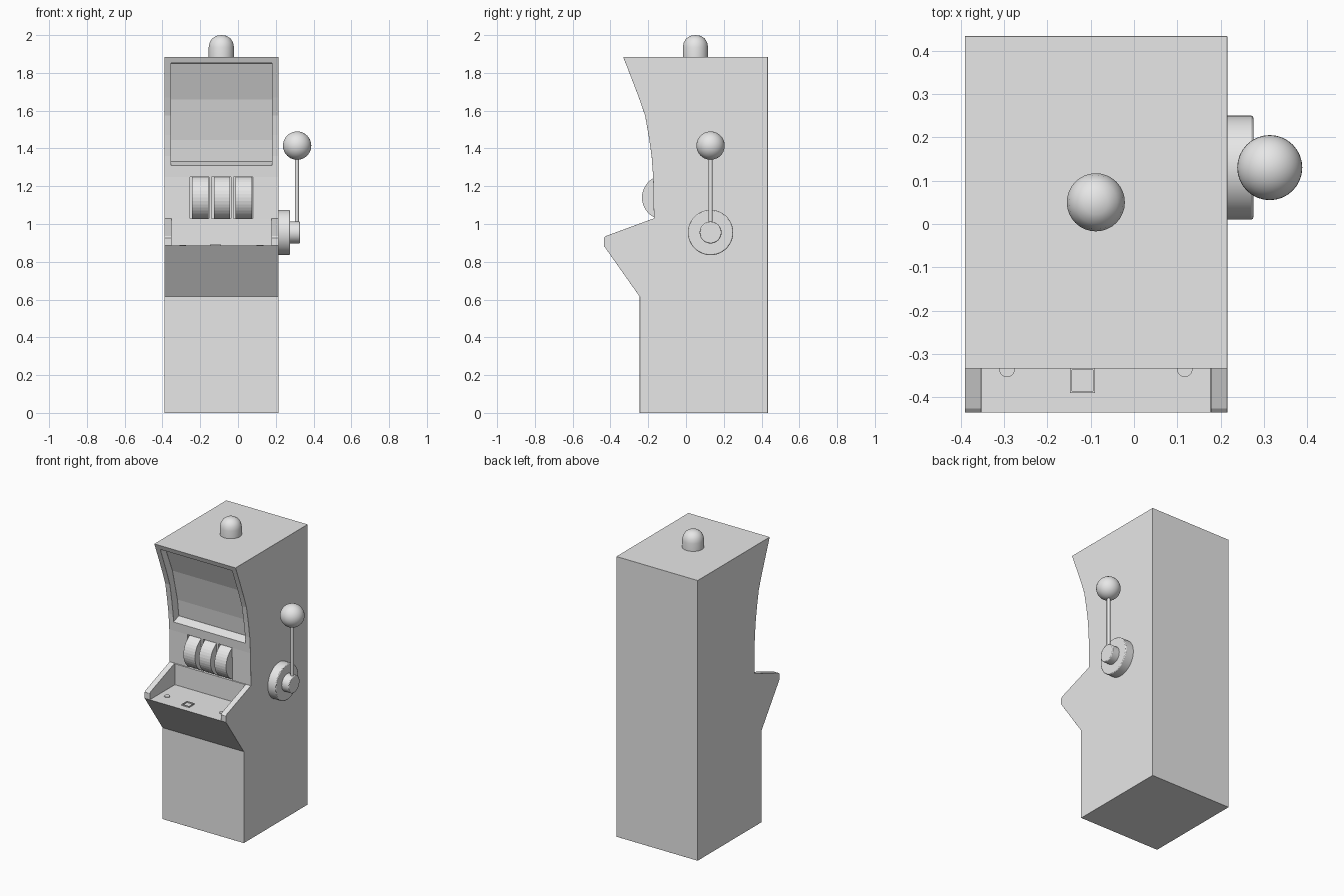
import bpy, bmesh, math
from mathutils import Matrix, Vector

if "Cube" in bpy.data.objects:
    bpy.data.objects.remove(bpy.data.objects["Cube"])

grey = bpy.data.materials.new("plain grey")
grey.diffuse_color = (0.8, 0.8, 0.8, 1)
grey.use_nodes = True
grey.node_tree.nodes["Principled BSDF"].inputs["Base Color"].default_value = grey.diffuse_color


def finish(bm, name, bevel=0.0, smooth=False):
    bmesh.ops.recalc_face_normals(bm, faces=bm.faces)
    me = bpy.data.meshes.new(name)
    bm.to_mesh(me)
    bm.free()
    me.materials.append(grey)
    ob = bpy.data.objects.new(name, me)
    bpy.context.collection.objects.link(ob)
    if bevel:
        mod = ob.modifiers.new("bevel", "BEVEL")
        mod.width, mod.segments, mod.limit_method = bevel, 2, "ANGLE"
        mod.angle_limit = math.radians(40)
    if smooth:
        bpy.context.view_layer.objects.active = ob
        ob.select_set(True)
        bpy.ops.object.shade_smooth_by_angle(angle=math.radians(35))
        ob.select_set(False)
    return ob


def prism(name, profile, x0, x1):
    """Extrude a (y, z) outline along x."""
    bm = bmesh.new()
    face = bm.faces.new([bm.verts.new((x0, y, z)) for y, z in profile])
    ext = bmesh.ops.extrude_face_region(bm, geom=[face])["geom"]
    bmesh.ops.translate(bm, vec=(x1 - x0, 0, 0),
                        verts=[v for v in ext if isinstance(v, bmesh.types.BMVert)])
    return finish(bm, name)


def rect(y0, y1, z0, z1):
    return [(y0, z0), (y1, z0), (y1, z1), (y0, z1)]


def cylinder(name, centre, radius, length, axis="X", sides=32, **kw):
    bm = bmesh.new()
    rot = Matrix.Rotation(math.pi / 2, 4, "Y") if axis == "X" else Matrix()
    bmesh.ops.create_cone(bm, cap_ends=True, segments=sides, radius1=radius, radius2=radius,
                          depth=length, matrix=Matrix.Translation(centre) @ rot)
    return finish(bm, name, **kw)


def cut(target, cutter):
    mod = target.modifiers.new("cut", "BOOLEAN")
    mod.object, mod.operation, mod.solver = cutter, "DIFFERENCE", "EXACT"
    cutter.hide_render = True
    cutter.hide_set(True)


# Cabinet outline with the concave upper front
curve = [(-0.333, 1.885), (-0.29, 1.775), (-0.25, 1.67), (-0.217, 1.575),
         (-0.198, 1.47), (-0.182, 1.36), (-0.174, 1.25), (-0.17, 1.03)]
cabinet = prism("cabinet", [(0.433, 0), (0.433, 1.885)] + curve +
                [(-0.425, 0.936), (-0.435, 0.927), (-0.435, 0.885), (-0.245, 0.615), (-0.245, 0)],
                -0.39, 0.215)

# Recessed display, control deck and reel windows
cut(cabinet, prism("display_cutter", [(-0.6, 1.862), (-0.27, 1.85), (-0.19, 1.66),
                                      (-0.137, 1.445), (-0.122, 1.33), (-0.178, 1.31), (-0.6, 1.31)],
                   -0.355, 0.18))
cut(cabinet, prism("deck_cutter", rect(-0.6, -0.168, 0.885, 1.0285), -0.352, 0.177))
reel_x = [-0.204, -0.089, 0.027]
for i, x in enumerate(reel_x):
    cut(cabinet, prism(f"reel_window_cutter_{i}", rect(-0.3, -0.08, 1.0295, 1.25),
                       x - 0.051, x + 0.051))
    cylinder(f"reel_{i}", (x + 0.004, -0.115, 1.14), 0.118, 0.086, sides=40)
edge = cabinet.modifiers.new("bevel", "BEVEL")
edge.width, edge.segments, edge.limit_method = 0.004, 1, "ANGLE"
edge.angle_limit = math.radians(40)

# Deck buttons and square coin frame
for side, x in (("left", -0.293), ("right", 0.117)):
    cylinder(f"button_{side}", (x, -0.335, 0.886), 0.018, 0.008, axis="Z", sides=20)
cx, cy, half, rim = -0.119, -0.361, 0.029, 0.005
for i in range(4):
    turn = Matrix.Translation((cx, cy, 0.888)) @ Matrix.Rotation(i * math.pi / 2, 4, "Z")
    bm = bmesh.new()
    bmesh.ops.create_cube(bm, size=1, matrix=turn @ Matrix.Translation((half - rim / 2, 0, 0))
                          @ Matrix.Diagonal((rim, 2 * half, 0.009, 1)))
    finish(bm, f"coin_frame_{i}")

# Pull lever on the right side
cylinder("lever_base", (0.242, 0.13, 0.955), 0.12, 0.066, sides=48, bevel=0.005, smooth=True)
cylinder("lever_hub", (0.298, 0.13, 0.955), 0.058, 0.06, bevel=0.005, smooth=True)
cylinder("lever_rod", (0.312, 0.13, 1.17), 0.011, 0.43, axis="Z", sides=16, smooth=True)
bm = bmesh.new()
bmesh.ops.create_uvsphere(bm, u_segments=32, v_segments=20, radius=0.075,
                          matrix=Matrix.Translation((0.313, 0.13, 1.415)))
finish(bm, "lever_knob", smooth=True)

# Domed beacon on the roof, spun from a half outline
bm = bmesh.new()
outline = [(0, 1.88), (0.067, 1.88), (0.067, 1.936), (0.062, 1.961),
           (0.049, 1.982), (0.028, 1.996), (0, 2.0)]
verts = [bm.verts.new((r - 0.088, 0.05, z)) for r, z in outline]
edges = [bm.edges.new(pair) for pair in zip(verts, verts[1:])]
bmesh.ops.spin(bm, geom=verts + edges, cent=(-0.088, 0.05, 0), axis=(0, 0, 1),
               angle=2 * math.pi, steps=32)
bmesh.ops.remove_doubles(bm, verts=bm.verts, dist=0.0005)
finish(bm, "beacon", smooth=True)
